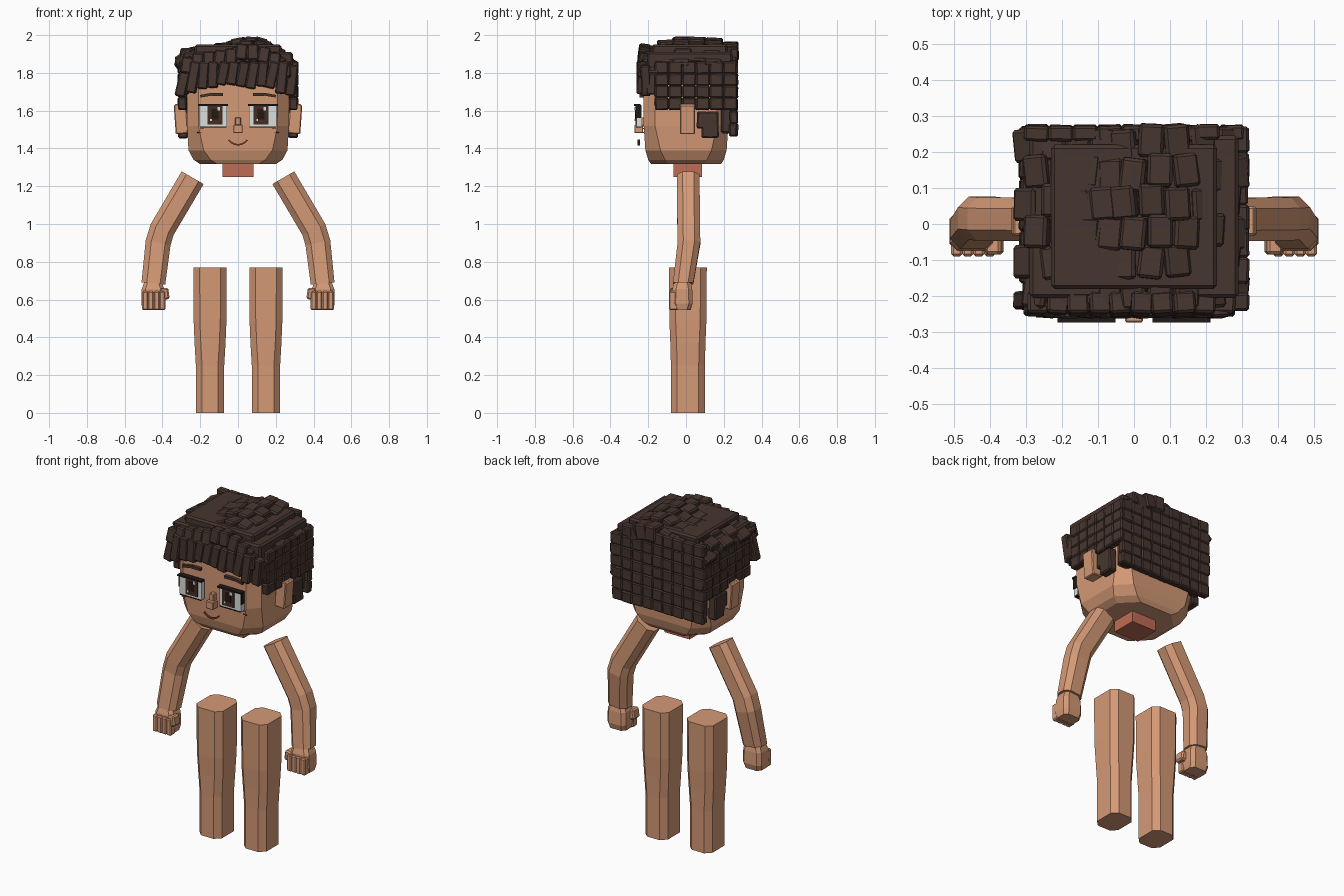
import bpy, bmesh, math, random
from mathutils import Vector, Matrix, Euler

random.seed(4)
if "Cube" in bpy.data.objects:
    bpy.data.objects.remove(bpy.data.objects["Cube"])


def material(name, r, g, b):
    m = bpy.data.materials.new(name)
    m.use_nodes = True
    m.diffuse_color = (r, g, b, 1)
    m.node_tree.nodes["Principled BSDF"].inputs["Base Color"].default_value = (r, g, b, 1)
    return m


SKIN = material("skin", 0.66, 0.32, 0.18)
NECK = material("neck_skin", 0.52, 0.15, 0.09)
HAIR = material("dark_brown_hair", 0.062, 0.036, 0.028)
WHITE = material("eye_white", 0.72, 0.74, 0.74)
IRIS = material("iris_brown", 0.06, 0.025, 0.015)
BLACK = material("lash_black", 0.015, 0.01, 0.008)
LIP = material("lip_brown", 0.25, 0.06, 0.03)


def finish(name, bm, mat):
    bmesh.ops.recalc_face_normals(bm, faces=bm.faces)
    me = bpy.data.meshes.new(name)
    bm.to_mesh(me)
    bm.free()
    me.materials.append(mat)
    ob = bpy.data.objects.new(name, me)
    bpy.context.collection.objects.link(ob)
    return ob


def boxes(name, items, mat, bevel=0.0):
    """One object from (centre, size, rotation in degrees) boxes."""
    bm = bmesh.new()
    for centre, size, rot in items:
        turn = Euler([math.radians(a) for a in rot]).to_matrix().to_4x4()
        place = Matrix.Translation(centre) @ turn @ Matrix.Diagonal((*size, 1))
        bmesh.ops.create_cube(bm, size=1, matrix=place)
    if bevel:
        bmesh.ops.bevel(bm, geom=bm.edges[:], offset=bevel, segments=1, affect='EDGES')
    return finish(name, bm, mat)


def loft(name, rings, mat):
    """Skin eight-sided rings of (centre, half x, half y, chamfer, tilt)."""
    bm = bmesh.new()
    loops = []
    for centre, hx, hy, c, tilt in rings:
        turn = Matrix.Rotation(-math.radians(tilt), 3, 'Y')
        pts = []
        for sx, sy in ((1, 1), (-1, 1), (-1, -1), (1, -1)):
            pair = [(sx * hx, sy * (hy - c)), (sx * (hx - c), sy * hy)]
            pts += pair if sx * sy > 0 else pair[::-1]
        loops.append([bm.verts.new(Vector(centre) + turn @ Vector((x, y, 0))) for x, y in pts])
    for a, b in zip(loops, loops[1:]):
        for i in range(8):
            j = (i + 1) % 8
            bm.faces.new((a[i], a[j], b[j], b[i]))
    bm.faces.new(loops[0])
    bm.faces.new(loops[-1])
    return finish(name, bm, mat)


def steps(lo, hi, n):
    return [lo + (hi - lo) * (i + 0.5) / n for i in range(n)]


def jitter(amount):
    return random.uniform(-amount, amount)


# Head and neck
loft("head", [((0, 0, 1.317), 0.2, 0.185, 0.09, 0),
              ((0, 0, 1.34), 0.235, 0.2, 0.09, 0),
              ((0, 0, 1.39), 0.262, 0.215, 0.08, 0),
              ((0, 0, 1.52), 0.27, 0.224, 0.06, 0),
              ((0, 0, 1.88), 0.27, 0.224, 0.06, 0)], SKIN)
boxes("neck", [((0, 0.01, 1.29), (0.165, 0.15, 0.08), (0, 0, 0))], NECK)

# Limbs and ears, mirrored
for s, side in ((1, "left"), (-1, "right")):
    loft(side + "_leg", [((s * 0.148, 0.01, 0), 0.075, 0.09, 0.033, 0),
                         ((s * 0.148, 0.01, 0.25), 0.075, 0.09, 0.033, 0),
                         ((s * 0.148, 0.01, 0.37), 0.082, 0.093, 0.033, 0),
                         ((s * 0.148, 0.01, 0.49), 0.087, 0.098, 0.033, 0),
                         ((s * 0.148, 0.01, 0.77), 0.088, 0.1, 0.033, 0)], SKIN)
    loft(side + "_arm", [((s * 0.24, 0.012, 1.245), 0.067, 0.06, 0.03, s * 30),
                         ((s * 0.402, 0.014, 0.97), 0.067, 0.06, 0.03, s * 26),
                         ((s * 0.423, 0.016, 0.9), 0.067, 0.06, 0.03, s * 12),
                         ((s * 0.448, -0.015, 0.685), 0.063, 0.054, 0.028, s * 6)], SKIN)
    loft(side + "_palm", [((s * 0.45, -0.02, 0.545), 0.055, 0.045, 0.02, 0),
                          ((s * 0.45, -0.02, 0.58), 0.062, 0.055, 0.02, 0),
                          ((s * 0.45, -0.02, 0.655), 0.06, 0.053, 0.02, 0),
                          ((s * 0.45, -0.018, 0.695), 0.045, 0.043, 0.018, 0)], SKIN)
    boxes(side + "_fingers", [((s * x, -0.067, 0.594), (0.031, 0.045, 0.1), (0, 0, 0))
                              for x in steps(0.385, 0.507, 4)], SKIN, 0.006)
    boxes(side + "_thumb", [((s * 0.388, -0.055, 0.63), (0.045, 0.06, 0.06), (0, s * 8, 0))], SKIN, 0.008)
    boxes(side + "_ear", [((s * 0.302, 0.008, 1.555), (0.066, 0.08, 0.155), (0, s * 4, 0)),
                          ((s * 0.32, 0.008, 1.6), (0.03, 0.08, 0.07), (0, 0, 0))], SKIN, 0.005)

    # Eyes, lashes and brows
    boxes(side + "_eye", [((s * 0.132, -0.247, 1.572), (0.146, 0.03, 0.112), (0, 0, 0))], WHITE)
    boxes(side + "_iris", [((s * 0.122, -0.265, 1.578), (0.078, 0.006, 0.1), (0, 0, 0))], IRIS)
    boxes(side + "_pupil", [((s * 0.122, -0.269, 1.582), (0.036, 0.004, 0.055), (0, 0, 0))], BLACK)
    boxes(side + "_eye_glints", [((s * 0.122 + 0.02, -0.27, 1.61), (0.014, 0.004, 0.018), (0, 0, 0)),
                                 ((s * 0.122 - 0.02, -0.27, 1.55), (0.01, 0.004, 0.012), (0, 0, 0))], WHITE)
    boxes(side + "_lashes", [((s * 0.132, -0.258, 1.63), (0.16, 0.032, 0.009), (0, 0, 0)),
                             ((s * 0.132, -0.25, 1.514), (0.14, 0.03, 0.005), (0, 0, 0)),
                             ((s * 0.207, -0.252, 1.595), (0.006, 0.03, 0.07), (0, 0, 0))], BLACK)
    boxes(side + "_brow", [((s * 0.11, -0.236, 1.686), (0.06, 0.02, 0.015), (0, 0, 0)),
                           ((s * 0.168, -0.236, 1.682), (0.065, 0.02, 0.014), (0, s * 10, 0))], HAIR)
    boxes(side + "_freckles", [((s * x, -0.225, z), (0.022, 0.006, 0.004), (0, 0, 0))
                               for x, z in ((0.19, 1.505), (0.205, 1.485))], LIP)

# Nose and mouth
boxes("nose", [((0, -0.25, 1.503), (0.05, 0.046, 0.045), (0, 0, 0)),
               ((0, -0.235, 1.54), (0.03, 0.035, 0.05), (0, 0, 0))], SKIN, 0.004)
boxes("mouth", [((x, -0.25, 1.42 + 10 * x * x), (0.021, 0.012, 0.008),
                 (0, -math.degrees(math.atan(20 * x)), 0)) for x in steps(-0.05, 0.05, 6)], LIP)

# Hair: a core with rows of blocky locks
boxes("hair_core", [((0, 0.02, 1.83), (0.58, 0.45, 0.16), (0, 0, 0)),
                    ((0, 0.215, 1.66), (0.56, 0.06, 0.36), (0, 0, 0)),
                    ((0, 0.02, 1.92), (0.46, 0.4, 0.06), (0, 0, 0))], HAIR, 0.01)

CROWN = [(-0.31, 1.88), (-0.26, 1.935), (-0.15, 1.955), (-0.05, 1.965),
         (0.02, 1.995), (0.1, 1.992), (0.17, 1.965), (0.23, 1.92), (0.31, 1.85)]


def crown(x):
    for (x0, z0), (x1, z1) in zip(CROWN, CROWN[1:]):
        if x <= x1:
            return z0 + (z1 - z0) * (x - x0) / (x1 - x0)
    return CROWN[-1][1]


locks = []
for row, y in enumerate(steps(-0.225, 0.265, 6)):
    drop = (0.045, 0.015, 0, 0, 0.005, 0.025)[row]
    for x in steps(-0.305, 0.29, 9):
        x += 0.012 * (-1) ** row
        slope = (crown(x - 0.03) - crown(x + 0.03)) / 0.06
        locks.append(((x, y + jitter(0.008), crown(x) - drop - 0.05 + jitter(0.004)),
                      (0.07, 0.092, 0.09),
                      (jitter(4), 0.8 * math.degrees(math.atan(slope)) + jitter(3), jitter(7))))
boxes("crown_locks", locks, HAIR, 0.008)

# Fringe in stepped rows, longer toward the temples
locks = []
for x in steps(-0.315, 0.31, 12):
    bottom = 1.725 - 0.5 * max(0, abs(x) - 0.17) + jitter(0.012)
    top = min(1.86, crown(x) - 0.03)
    y = -0.235 + 0.5 * max(0, abs(x) - 0.24)
    locks.append(((x, y, (bottom + top) / 2), (0.055, 0.05, top - bottom), (jitter(3), 8 + jitter(6), jitter(5))))
for x in steps(-0.3, 0.28, 10):
    locks.append(((x, -0.222, crown(x) - 0.085), (0.06, 0.06, 0.085), (-8, 5 + jitter(6), jitter(4))))
boxes("fringe_locks", locks, HAIR, 0.007)

# Side hair with a lock behind each ear
locks = []
for s in (1, -1):
    for y in steps(-0.165, 0.27, 6):
        for z in steps(1.605, 1.86, 4):
            locks.append(((s * (0.294 + jitter(0.003)), y, z), (0.046, 0.073, 0.066), (jitter(2), jitter(3), jitter(3))))
    locks.append(((s * 0.284, -0.185, 1.745), (0.05, 0.05, 0.12), (0, 0, 0)))
    for y, z, h in ((0.09, 1.55, 0.09), (0.14, 1.525, 0.14), (0.115, 1.5, 0.09)):
        locks.append(((s * 0.292, y, z), (0.05, 0.065, h), (jitter(3), 0, 0)))
boxes("side_locks", locks, HAIR, 0.007)

# Back hair
locks = []
for x in steps(-0.305, 0.305, 9):
    for z in steps(1.465, 1.93, 7):
        if z < crown(x) - 0.02:
            locks.append(((x, 0.252 + jitter(0.003), z), (0.07, 0.042, 0.069), (jitter(3), jitter(2), jitter(2))))
boxes("back_locks", locks, HAIR, 0.007)
